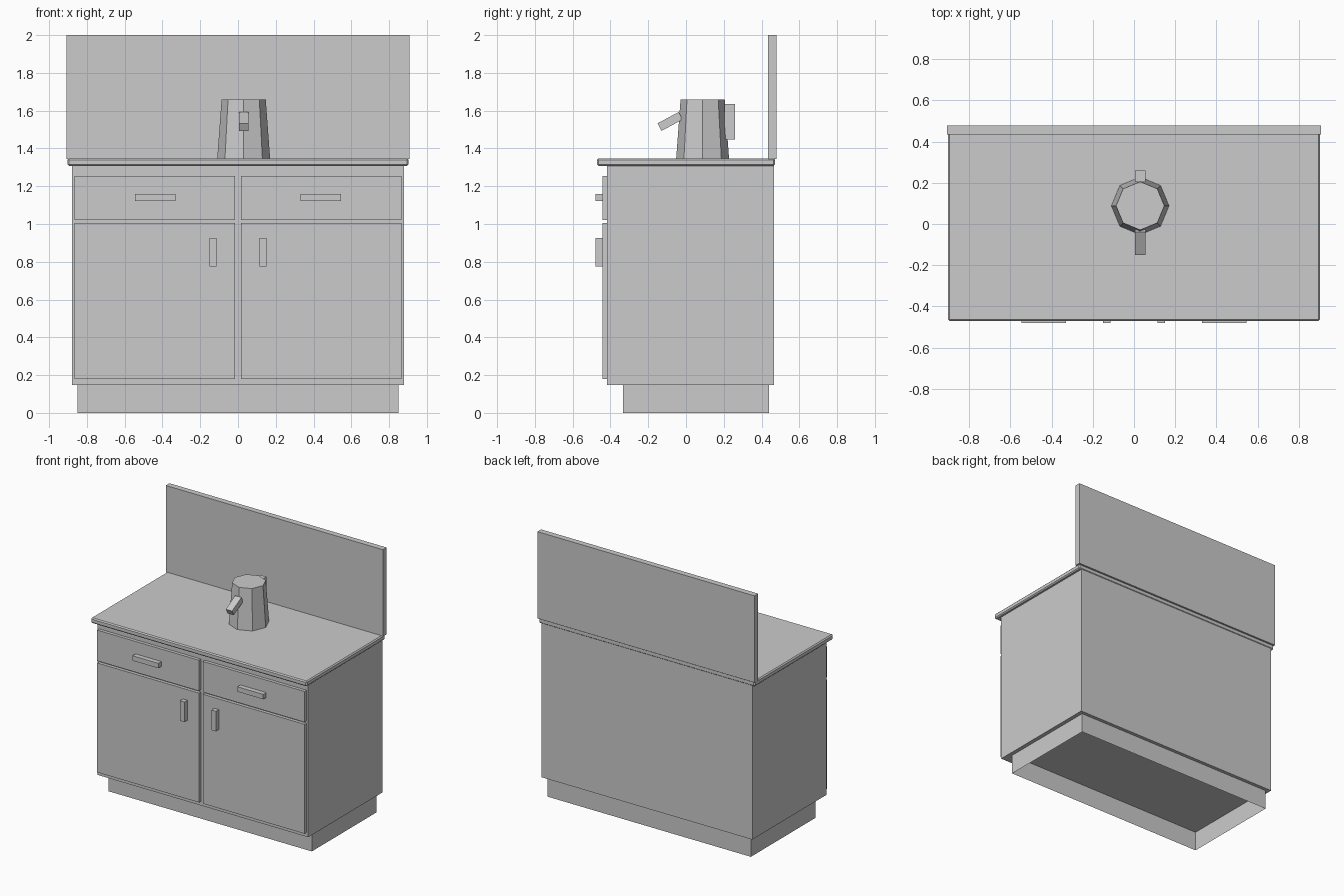
import bpy, bmesh
from math import atan2
from mathutils import Vector

if "Cube" in bpy.data.objects:
    bpy.data.objects.remove(bpy.data.objects["Cube"])


def box(name, x, y, z, bevel=0.0, open_bottom=False):
    """Axis-aligned box from (min, max) ranges."""
    bm = bmesh.new()
    bmesh.ops.create_cube(bm, size=1)
    for v in bm.verts:
        v.co = Vector([r[0] if c < 0 else r[1] for c, r in zip(v.co, (x, y, z))])
    if open_bottom:
        bm.normal_update()
        down = [f for f in bm.faces if f.normal.z < -0.9]
        bmesh.ops.delete(bm, geom=down, context='FACES_ONLY')
    mesh = bpy.data.meshes.new(name)
    bm.to_mesh(mesh)
    bm.free()
    ob = bpy.data.objects.new(name, mesh)
    bpy.context.collection.objects.link(ob)
    if bevel:
        mod = ob.modifiers.new("edge_bevel", 'BEVEL')
        mod.width = bevel
        mod.segments = 1
    return ob


# Cabinet: hollow plinth, body, worktop and splashback
box("plinth", (-0.85, 0.85), (-0.333, 0.44), (0, 0.148), open_bottom=True)
box("cabinet_body", (-0.88, 0.88), (-0.419, 0.466), (0.148, 1.312))
box("worktop", (-0.902, 0.902), (-0.47, 0.47), (1.308, 1.348), bevel=0.008)
box("splashback", (-0.907, 0.907), (0.434, 0.478), (1.345, 2.0))

# Drawer and door fronts with handles, mirrored left and right
for side, s in (("left", -1), ("right", 1)):
    def span(a, b):
        return tuple(sorted((s * a, s * b)))
    front, grip = (-0.443, -0.419), (-0.479, -0.443)
    box(side + "_door", span(0.016, 0.866), front, (0.18, 1.006))
    box(side + "_drawer", span(0.016, 0.866), front, (1.022, 1.254))
    box(side + "_door_handle", span(0.113, 0.15), grip, (0.775, 0.926))
    box(side + "_drawer_handle", span(0.33, 0.546), grip, (1.123, 1.16))

# Kettle: tapered octagonal body
KX, KY = 0.03, 0.088
bpy.ops.mesh.primitive_cone_add(vertices=8, radius1=0.14, radius2=0.117, depth=0.312,
                                location=(KX, KY, 1.502))
bpy.context.object.name = "kettle_body"
box("kettle_handle", (KX - 0.026, KX + 0.026), (0.203, 0.26), (1.448, 1.635))

# Kettle spout: box sloping down towards the front
tip, root = Vector((KX, -0.14, 1.513)), Vector((KX, -0.028, 1.573))
d = root - tip
spout = box("kettle_spout", (-0.026, 0.026), (0, d.length), (-0.0225, 0.0225))
spout.location = tip
spout.rotation_euler.x = atan2(d.z, d.y)
